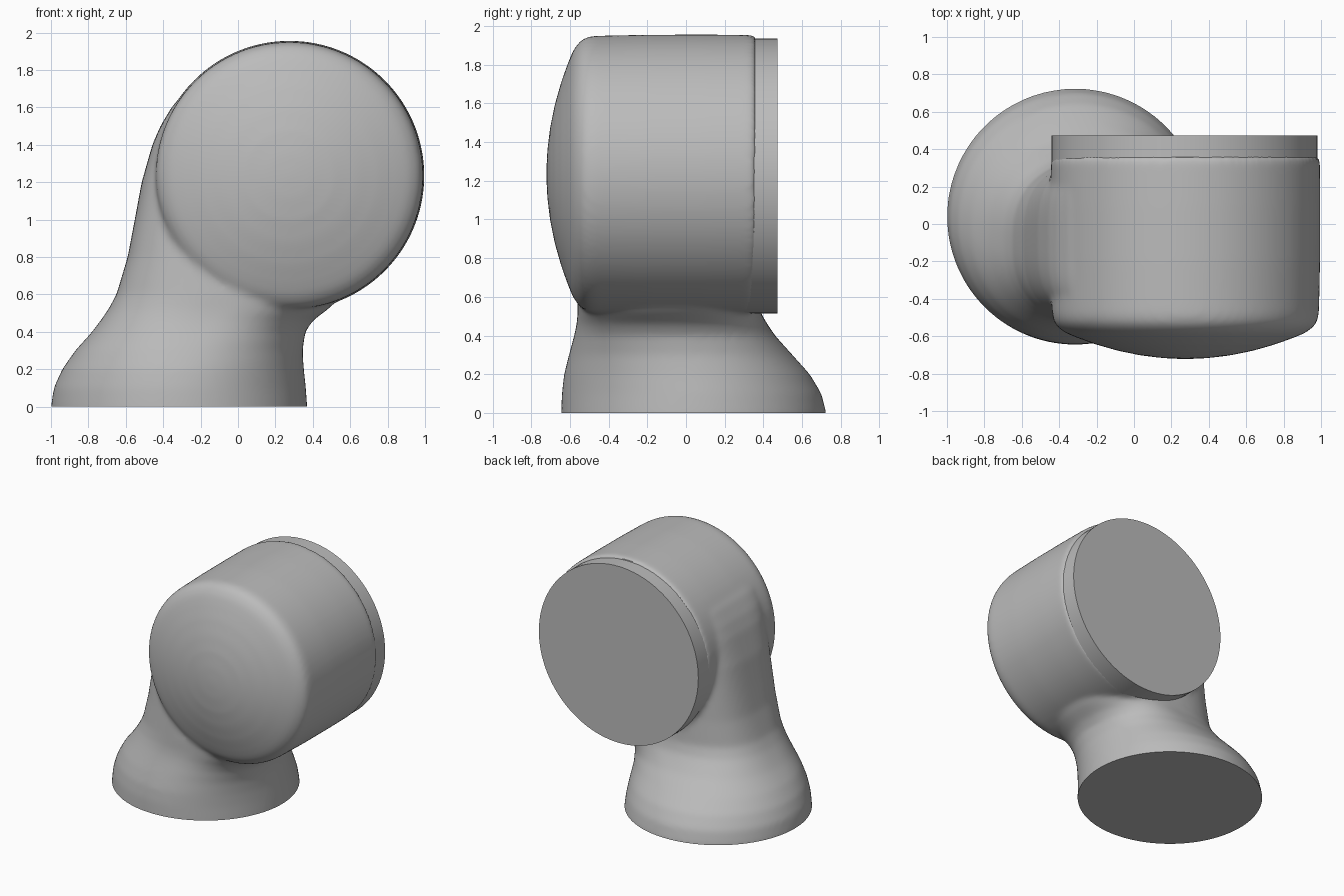
import bpy, bmesh, math
from mathutils import Vector

cube = bpy.data.objects.get("Cube")
if cube:
    bpy.data.objects.remove(cube)

grey = bpy.data.materials.new("plain_grey")
grey.use_nodes = True
colour = (0.5, 0.5, 0.5, 1)
grey.diffuse_color = colour
grey.node_tree.nodes["Principled BSDF"].inputs["Base Color"].default_value = colour

SEGMENTS = 96


def add_object(name, bm):
    mesh = bpy.data.meshes.new(name)
    bm.to_mesh(mesh)
    bm.free()
    mesh.materials.append(grey)
    obj = bpy.data.objects.new(name, mesh)
    bpy.context.collection.objects.link(obj)
    return obj


def loft(bm, rings):
    """Skin a stack of point rings and close both ends."""
    loops = [[bm.verts.new(p) for p in ring] for ring in rings]
    faces = [bm.faces.new(loops[0]), bm.faces.new(loops[-1])]
    for a, b in zip(loops, loops[1:]):
        for i in range(SEGMENTS):
            j = (i + 1) % SEGMENTS
            faces.append(bm.faces.new((a[i], a[j], b[j], b[i])))
    bmesh.ops.recalc_face_normals(bm, faces=faces)


def turned(profile, cx, cz):
    """Rings about an axis along y, from (y, radius) pairs."""
    angles = [math.tau * i / SEGMENTS for i in range(SEGMENTS)]
    return [[(cx + r * math.cos(a), y, cz + r * math.sin(a)) for a in angles]
            for y, r in profile]


def rounded(z, left, right, front, back, power):
    """Horizontal ring between four limits; a higher power is squarer."""
    ring = []
    for i in range(SEGMENTS):
        a = math.tau * i / SEGMENTS
        c, s = math.cos(a), math.sin(a)
        x = math.copysign(abs(c) ** (2 / power), c)
        y = math.copysign(abs(s) ** (2 / power), s)
        ring.append(((left + right) / 2 + x * (right - left) / 2,
                     (front + back) / 2 + y * (back - front) / 2, z))
    return ring


# Head: cylinder with a shallow domed front
dome = [(-0.722 + 0.34 * r * r, r) for r in (0.02, 0.12, 0.24, 0.36, 0.48, 0.58, 0.64)]
barrel = [(-0.55, 0.685), (-0.52, 0.705), (-0.48, 0.714), (-0.2, 0.72),
          (0.1, 0.721), (0.34, 0.719), (0.36, 0.712)]
bm = bmesh.new()
loft(bm, turned(dome + barrel, 0.275, 1.235))

# Neck: round foot flowing up into the side of the head
sections = [
    (-0.15, -1.0, 0.37, -0.645, 0.725, 2),
    (0.0, -1.0, 0.37, -0.645, 0.725, 2),
    (0.1, -0.985, 0.363, -0.642, 0.70, 2),
    (0.2, -0.94, 0.352, -0.63, 0.64, 2.05),
    (0.3, -0.87, 0.345, -0.605, 0.55, 2.15),
    (0.4, -0.78, 0.36, -0.578, 0.46, 2.3),
    (0.46, -0.735, 0.40, -0.565, 0.42, 2.4),
    (0.52, -0.693, 0.48, -0.56, 0.385, 2.5),
    (0.6, -0.65, 0.56, -0.56, 0.365, 2.6),
    (0.8, -0.59, 0.6, -0.55, 0.36, 2.9),
    (1.0, -0.552, 0.6, -0.54, 0.36, 3.1),
    (1.2, -0.515, 0.6, -0.53, 0.36, 3.3),
    (1.4, -0.458, 0.5, -0.53, 0.36, 3.6),
    (1.5, -0.415, 0.5, -0.53, 0.36, 4),
    (1.6, -0.355, 0.5, -0.52, 0.36, 5),
    (1.7, -0.27, 0.5, -0.51, 0.355, 6),
]
loft(bm, [rounded(*s) for s in sections])
body = add_object("arm_body", bm)

# Melt the two volumes together with soft fillets
remesh = body.modifiers.new("blend", 'REMESH')
remesh.mode = 'VOXEL'
remesh.voxel_size = 0.018
smooth = body.modifiers.new("soften", 'SMOOTH')
smooth.factor = 0.5
smooth.iterations = 10
graph = bpy.context.evaluated_depsgraph_get()
bm = bmesh.new()
bm.from_mesh(bpy.data.meshes.new_from_object(body.evaluated_get(graph)))
body.modifiers.clear()

# Trim the foot flat on the floor
bmesh.ops.bisect_plane(bm, geom=bm.verts[:] + bm.edges[:] + bm.faces[:],
                       plane_co=Vector((0, 0, 0)), plane_no=Vector((0, 0, 1)),
                       clear_inner=True)
rim = [e for e in bm.edges if e.is_boundary]
bmesh.ops.holes_fill(bm, edges=rim, sides=0)
bmesh.ops.recalc_face_normals(bm, faces=bm.faces[:])
bm.to_mesh(body.data)
bm.free()

# Flange: flat disc on the back of the head
bm = bmesh.new()
loft(bm, turned([(0.3, 0.71), (0.472, 0.71)], 0.27, 1.225))
flange = add_object("back_flange", bm)

bpy.ops.object.select_all(action='DESELECT')
for obj in (body, flange):
    obj.select_set(True)
bpy.context.view_layer.objects.active = body
bpy.ops.object.shade_smooth_by_angle(angle=math.radians(35))
